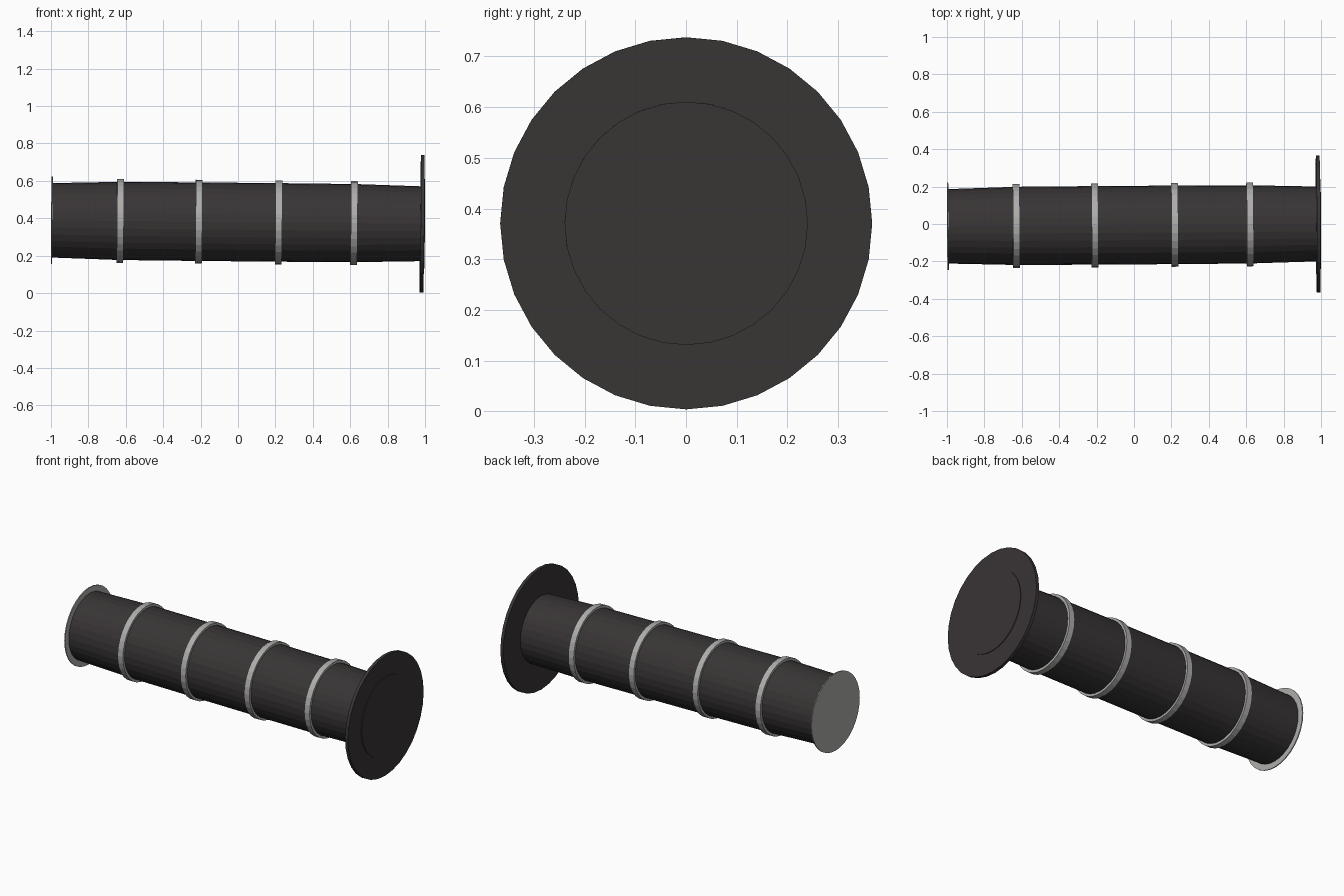
import bpy, bmesh, math
from mathutils import Vector

if "Cube" in bpy.data.objects:
    bpy.data.objects.remove(bpy.data.objects["Cube"])

SIDES = 32

def material(name, c):
    m = bpy.data.materials.new(name)
    m.diffuse_color = (c[0], c[1], c[2], 1)
    m.use_nodes = True
    m.node_tree.nodes["Principled BSDF"].inputs["Base Color"].default_value = m.diffuse_color
    return m

dark = material("dark_rubber", (0.04, 0.035, 0.036))
light = material("light_metal", (0.42, 0.42, 0.41))

def centre(x):
    # the long axis of the grip leans very slightly
    return Vector((x, -0.006 + 0.0065 * x, 0.380 - 0.0093 * x))

AXIS = (centre(1) - centre(-1)).normalized()
UP = (Vector((0, 0, 1)) - AXIS * AXIS.z).normalized()
SIDE = AXIS.cross(UP)

def lathe(name, profile, mat, closed=False):
    """Revolve (x, radius) points around the leaning axis."""
    bm = bmesh.new()
    rings = []
    for x, r in profile:
        c = centre(x)
        rings.append([bm.verts.new(c + r * (math.cos(a) * UP + math.sin(a) * SIDE))
                      for a in (2 * math.pi * i / SIDES for i in range(SIDES))])
    n = len(rings)
    for k in range(n if closed else n - 1):
        p, q = rings[k], rings[(k + 1) % n]
        for i in range(SIDES):
            j = (i + 1) % SIDES
            bm.faces.new((p[i], p[j], q[j], q[i]))
    if not closed:
        bm.faces.new(rings[0])
        bm.faces.new(rings[-1])
    bmesh.ops.recalc_face_normals(bm, faces=bm.faces)
    me = bpy.data.meshes.new(name)
    bm.to_mesh(me)
    bm.free()
    me.materials.append(mat)
    ob = bpy.data.objects.new(name, me)
    bpy.context.collection.objects.link(ob)
    return ob

# tapered sleeve
lathe("grip_sleeve", [(-0.993, 0.199), (-0.63, 0.209), (-0.21, 0.210),
                      (0.22, 0.210), (0.62, 0.209), (0.98, 0.200)], dark)

# raised bands
for i, x in enumerate((-0.63, -0.21, 0.217, 0.62)):
    lathe(f"band_{i + 1}", [(x - 0.018, 0.205), (x - 0.018, 0.224),
                            (x + 0.018, 0.224), (x + 0.018, 0.205)], light, True)

# thin plate on the open end
lathe("end_plate", [(-0.998, 0.234), (-0.992, 0.234)], light)

# wide guard with a shallow outer cap
lathe("guard_disc", [(0.975, 0.367), (0.994, 0.367)], dark)
lathe("guard_cap", [(0.99, 0.24), (0.998, 0.24)], dark)
